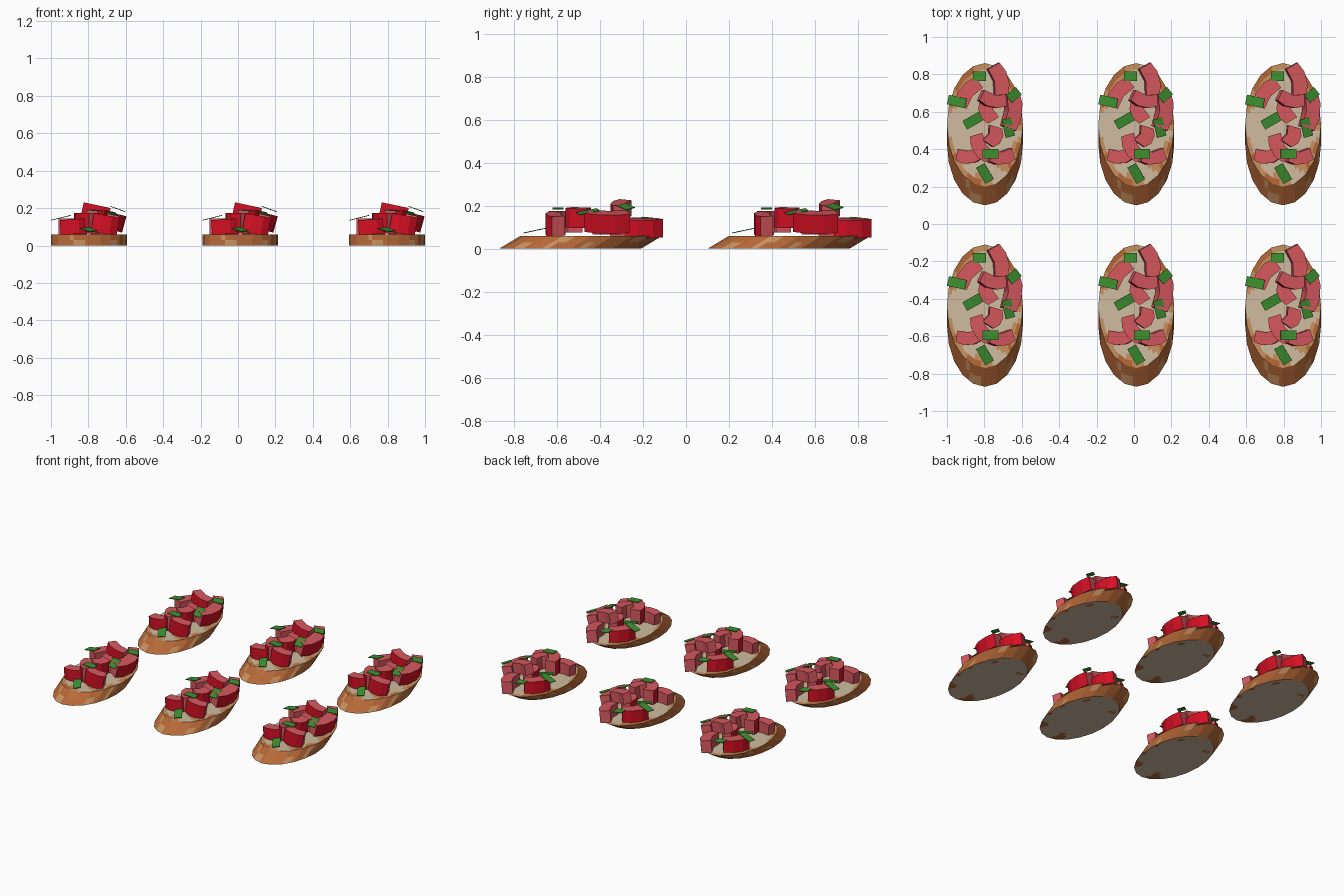
import bpy, bmesh, math
from mathutils import Matrix, Vector, noise

if "Cube" in bpy.data.objects:
    bpy.data.objects.remove(bpy.data.objects["Cube"])


def material(name, rgb):
    m = bpy.data.materials.new(name)
    lin = [((c / 255 + 0.055) / 1.055) ** 2.4 for c in rgb]
    m.diffuse_color = (*lin, 1)
    m.use_nodes = True
    m.node_tree.nodes["Principled BSDF"].inputs["Base Color"].default_value = m.diffuse_color
    return m


CRUMB = material("cream crumb", (208, 188, 160))
CRUST = material("brown crust", (182, 104, 55))
TOAST = material("toasted tan", (200, 144, 95))
SKIN = material("tomato skin", (214, 16, 36))
FLESH = material("tomato flesh", (214, 88, 94))
BASIL = material("basil green", (62, 145, 48))


def finish(bm, name, mats):
    bmesh.ops.recalc_face_normals(bm, faces=bm.faces)
    me = bpy.data.meshes.new(name)
    bm.to_mesh(me)
    bm.free()
    for m in mats:
        me.materials.append(m)
    return me


# Bread: a slanted oval slice, 20 sided, faces fine enough for toasted blotches
SIDES, SUB, RINGS = 20, 3, 10
RX, RY, THICK = 0.203, 0.33, 0.06


def rim(i):
    k, t = divmod(i, SUB)
    a, b = (2 * math.pi * j / SIDES for j in (k, k + 1))
    f = t / SUB
    return (RX * ((1 - f) * math.cos(a) + f * math.cos(b)),
            RY * ((1 - f) * math.sin(a) + f * math.sin(b)))


def bread_mesh():
    bm = bmesh.new()
    n = SIDES * SUB
    edge = [rim(i) for i in range(n)]

    def ring(r, h):
        dy = -0.055 + 0.1 * h
        return [bm.verts.new((x * r, y * r + dy, THICK * h)) for x, y in edge]

    # rings run from the bottom centre, out, up the side and back to the centre
    rings = [ring(j / RINGS, 0) for j in range(1, RINGS + 1)]
    rings += [ring(1, 0.5)]
    rings += [ring(j / RINGS, 1) for j in range(RINGS, 0, -1)]
    for lo, hi in zip(rings, rings[1:]):
        for i in range(n):
            k = (i + 1) % n
            bm.faces.new((lo[i], lo[k], hi[k], hi[i]))
    bm.faces.new(rings[0])
    bm.faces.new(rings[-1])
    for f in bm.faces:
        c = f.calc_center_median()
        blotch = noise.noise(Vector((c.x * 11, c.y * 11, 3.3 if c.z > 0.03 else 8.1)))
        if 0.004 < c.z < THICK - 0.004:            # crust side
            f.material_index = 2 if blotch > 0.22 else 1
        else:
            dy = 0.045 if c.z > 0.03 else -0.055
            r = math.hypot(c.x / RX, (c.y - dy) / RY)
            if c.z > 0.03:                         # toasted top
                if r + 0.45 * blotch > 0.98:
                    f.material_index = 1
                elif r + 0.6 * blotch > 0.78:
                    f.material_index = 2
            elif r + 0.8 * blotch > 1.05:          # browned underside
                f.material_index = 1
    return finish(bm, "bread", (CRUMB, CRUST, TOAST))


def placed(loc, yaw, tilt, pitch=0):
    rad = math.radians
    return (Matrix.Translation(loc) @ Matrix.Rotation(rad(tilt), 4, 'Y')
            @ Matrix.Rotation(rad(pitch), 4, 'X') @ Matrix.Rotation(rad(yaw), 4, 'Z'))


# Tomato chunk: short bent wedge whose outer (-y) faces are skin
def add_chunk(bm, loc, size, yaw, tilt):
    l, d, h = size
    m = placed(loc, yaw, tilt)
    plan = [(-.5 * l, -.25 * d), (-.2 * l, -.5 * d), (.2 * l, -.5 * d), (.5 * l, -.25 * d),
            (.4 * l, .5 * d), (0, .32 * d), (-.4 * l, .5 * d)]
    lo = [bm.verts.new(m @ Vector((x, y, -h / 2))) for x, y in plan]
    hi = [bm.verts.new(m @ Vector((x, y, h / 2))) for x, y in plan]
    bm.faces.new(lo[::-1])
    bm.faces.new(hi)
    for i in range(7):
        k = (i + 1) % 7
        f = bm.faces.new((lo[i], lo[k], hi[k], hi[i]))
        f.material_index = 1 if i < 3 else 0


CHUNKS = [  # location, size, yaw, tilt
    ((-.085, -.120, .100), (.14, .08, .08), 5, -4),
    ((-.020, -.075, .125), (.16, .09, .10), -60, 0),
    ((.085, -.125, .112), (.14, .08, .10), 6, 10),
    ((.045, -.015, .145), (.11, .09, .09), 65, 5),
    ((.015, .120, .110), (.13, .09, .09), -70, 0),
    ((.040, .180, .178), (.15, .08, .075), -12, 12),
    ((.142, .120, .125), (.21, .09, .09), 85, 15),
    ((.075, .285, .095), (.18, .09, .085), 105, 6),
    ((-.090, .215, .100), (.18, .09, .09), 232, 0),
]


def tomato_mesh():
    bm = bmesh.new()
    for c in CHUNKS:
        add_chunk(bm, *c)
    return finish(bm, "tomato_chunks", (FLESH, SKIN))


LEAVES = [  # location, length, yaw, tilt, pitch
    ((-.150, .170, .148), .10, -12, -14, 0),
    ((-.060, .070, .120), .11, 30, 5, 8),
    ((-.030, .305, .140), .07, 0, 8, -5),
    ((.155, .205, .195), .07, 40, 20, 0),
    ((.125, .030, .172), .10, 105, 14, 8),
    ((.030, -.110, .187), .085, 0, 3, 0),
    ((.000, -.215, .085), .10, 120, 0, 12),
]


# Basil: thin chopped strips
def basil_mesh():
    bm = bmesh.new()
    for loc, length, yaw, tilt, pitch in LEAVES:
        m = placed(loc, yaw, tilt, pitch) @ Matrix.Diagonal((length, .052, .004, 1))
        bmesh.ops.create_cube(bm, size=1, matrix=m)
    return finish(bm, "basil_strips", (BASIL,))


# Six identical slices on a 3 x 2 layout
parts = [bread_mesh(), tomato_mesh(), basil_mesh()]
for row, y in (("front", -.485), ("back", .485)):
    for col, x in (("left", -.797), ("middle", .012), ("right", .797)):
        for me in parts:
            ob = bpy.data.objects.new(f"{me.name}_{row}_{col}", me)
            ob.location = (x, y, 0)
            bpy.context.collection.objects.link(ob)
